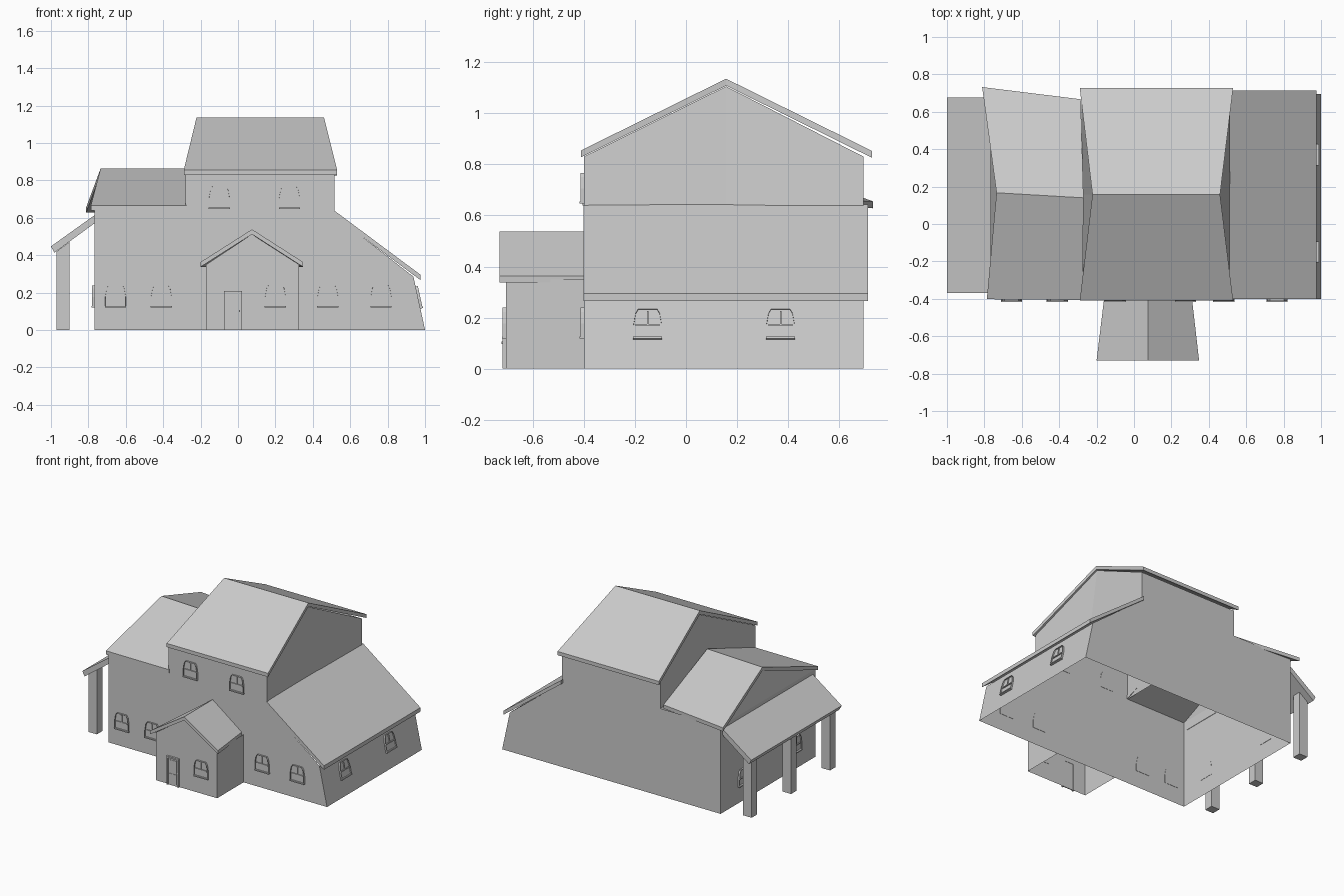
import bpy, bmesh
from math import radians
from mathutils import Matrix, Vector

if "Cube" in bpy.data.objects:
    bpy.data.objects.remove(bpy.data.objects["Cube"])


def finish(name, bm, mat=None):
    bmesh.ops.recalc_face_normals(bm, faces=bm.faces)
    me = bpy.data.meshes.new(name)
    bm.to_mesh(me)
    bm.free()
    ob = bpy.data.objects.new(name, me)
    bpy.context.collection.objects.link(ob)
    if mat:
        ob.matrix_world = mat
    return ob


def mesh(name, verts, faces):
    bm = bmesh.new()
    vs = [bm.verts.new(v) for v in verts]
    for f in faces:
        bm.faces.new([vs[i] for i in f])
    return finish(name, bm)


def add_box(bm, x0, x1, y0, y1, z0, z1):
    m = Matrix.Translation(((x0 + x1) / 2, (y0 + y1) / 2, (z0 + z1) / 2))
    m = m @ Matrix.Diagonal((x1 - x0, y1 - y0, z1 - z0, 1))
    bmesh.ops.create_cube(bm, size=1, matrix=m)


def prism(name, profile, y0, y1):
    """Closed x-z profile pushed along y."""
    n = len(profile)
    verts = [(x, y, z) for y in (y0, y1) for x, z in profile]
    faces = [range(n), range(n, 2 * n)]
    faces += [(i, (i + 1) % n, n + (i + 1) % n, n + i) for i in range(n)]
    return mesh(name, verts, faces)


def gable_roof(name, eave_a, ridge, eave_b, t):
    """Two-slope slab; each argument is a pair of top points."""
    top = [Vector(p) for pair in (eave_a, ridge, eave_b) for p in pair]
    verts = top + [p - Vector((0, 0, t)) for p in top]
    faces = [(0, 1, 3, 2), (2, 3, 5, 4), (6, 7, 9, 8), (8, 9, 11, 10),
             (0, 1, 7, 6), (4, 5, 11, 10)]
    for a, b in ((0, 2), (2, 4), (1, 3), (3, 5)):
        faces.append((a, b, b + 6, a + 6))
    return mesh(name, verts, faces)


# House walls: front and back outline joined by side walls, open underneath
F, B, R = -0.40, 0.695, 0.157
outline = [(-.767, 0), (1.0, 0), (.938, .285), (.515, .615), (.515, .83),
           (-.28, .83), (-.28, .64), (-.767, .64)]
verts = [(x, y, z) for y in (F, B) for x, z in outline]
verts += [(.45, R, 1.105), (.512, R, .615),      # 16, 17 right gable fold
          (-.215, R, 1.105), (-.28, R, .64),     # 18, 19 left gable fold
          (-.728, R, .84)]                       # 20 wing gable peak
mesh("house_walls", verts, [
    range(8), range(8, 16),
    (1, 2, 10, 9), (0, 7, 15, 8), (7, 20, 15),
    (3, 4, 16, 17), (17, 16, 12, 11),
    (6, 5, 18, 19), (19, 18, 13, 14)])

# Main roof and left wing roof
gable_roof("main_roof",
           [(-.29, -.41, .855), (.53, -.41, .855)],
           [(-.222, .157, 1.135), (.46, .157, 1.135)],
           [(-.29, .727, .853), (.53, .727, .853)], .027)
gable_roof("wing_roof",
           [(-.787, -.402, .665), (-.275, -.406, .665)],
           [(-.735, .167, .862), (-.27, .14, .862)],
           [(-.812, .732, .655), (-.285, .667, .658)], .027)

# Lean-to roofs on both sides
prism("right_lean_to_roof",
      [(.51, .642), (.976, .295), (.976, .266), (.51, .614)], -.402, .713)
prism("veranda_roof",
      [(-1.0, .447), (-.765, .615), (-.765, .572), (-.982, .413)], -.37, .675)

# Veranda posts
for i, y in enumerate((-.31, .14, .595)):
    prism(f"veranda_post_{i + 1}",
          [(-.97, 0), (-.902, 0), (-.902, .47), (-.97, .42)], y - .032, y + .032)

# Entrance porch
PF = -.705
porch = [(-.17, 0), (-.17, .35), (.075, .512), (.325, .35), (.325, 0)]
mesh("porch_walls", [(x, y, z) for y in (PF, F) for x, z in porch],
     [range(5), (0, 1, 6, 5), (3, 4, 9, 8)])
gable_roof("porch_roof",
           [(-.2, -.73, .363), (-.16, F, .363)],
           [(.075, -.73, .538), (.075, F, .538)],
           [(.348, -.73, .363), (.31, F, .363)], .026)


# Windows: arched frame, recessed pane, glazing bars and sill
def window(name, loc, turn=0, tilt=0):
    half = [(.055, 0), (.055, .055), (.047, .1), (.037, .117)]
    pts = half + [(-x, z) for x, z in reversed(half)]
    n = len(pts)
    bm = bmesh.new()
    front = [bm.verts.new((x, -.013, z)) for x, z in pts]
    back = [bm.verts.new((x, .002, z)) for x, z in pts]
    for i in range(n):
        j = (i + 1) % n
        bm.faces.new((front[i], front[j], back[j], back[i]))
    bm.faces.new(back)
    pane = bm.faces.new(front)
    bmesh.ops.inset_region(bm, faces=[pane], thickness=.009)
    bmesh.ops.inset_region(bm, faces=[pane], thickness=.0005)
    for v in pane.verts:
        v.co.y = -.004
    add_box(bm, -.047, .047, -.011, -.003, .05, .058)
    add_box(bm, -.003, .003, -.010, -.003, .058, .109)
    add_box(bm, -.057, .057, -.016, 0, -.003, .005)
    mat = (Matrix.Translation(loc) @ Matrix.Rotation(radians(turn), 4, 'Z')
           @ Matrix.Rotation(radians(tilt), 4, 'X'))
    finish(name, bm, mat)


for i, x in enumerate((-.655, -.41, .48, .765)):
    window(f"front_window_{i + 1}", (x, F, .122))
for i, x in enumerate((-.1, .275)):
    window(f"upper_window_{i + 1}", (x, F, .65))
window("porch_window", (.2, PF, .122))
for i, y in enumerate((-.15, .37)):
    window(f"right_window_{i + 1}", (.974, y, .117), 90, -12.3)
for i, y in enumerate((-.17, .44)):
    window(f"left_window_{i + 1}", (-.767, y, .122), -90)

# Front door with frame, raised panels and handle
bm = bmesh.new()
for x in (-.076, .012):
    add_box(bm, x, x + .01, PF - .014, PF + .002, 0, .197)
add_box(bm, -.076, .022, PF - .014, PF + .002, .197, .208)
add_box(bm, -.066, .012, PF - .006, PF, 0, .197)
for x in (-.056, -.022):
    add_box(bm, x, x + .025, PF - .009, PF - .005, .015, .085)
    add_box(bm, x, x + .025, PF - .009, PF - .005, .105, .185)
add_box(bm, .005, .012, PF - .018, PF - .005, .096, .106)
finish("front_door", bm)
